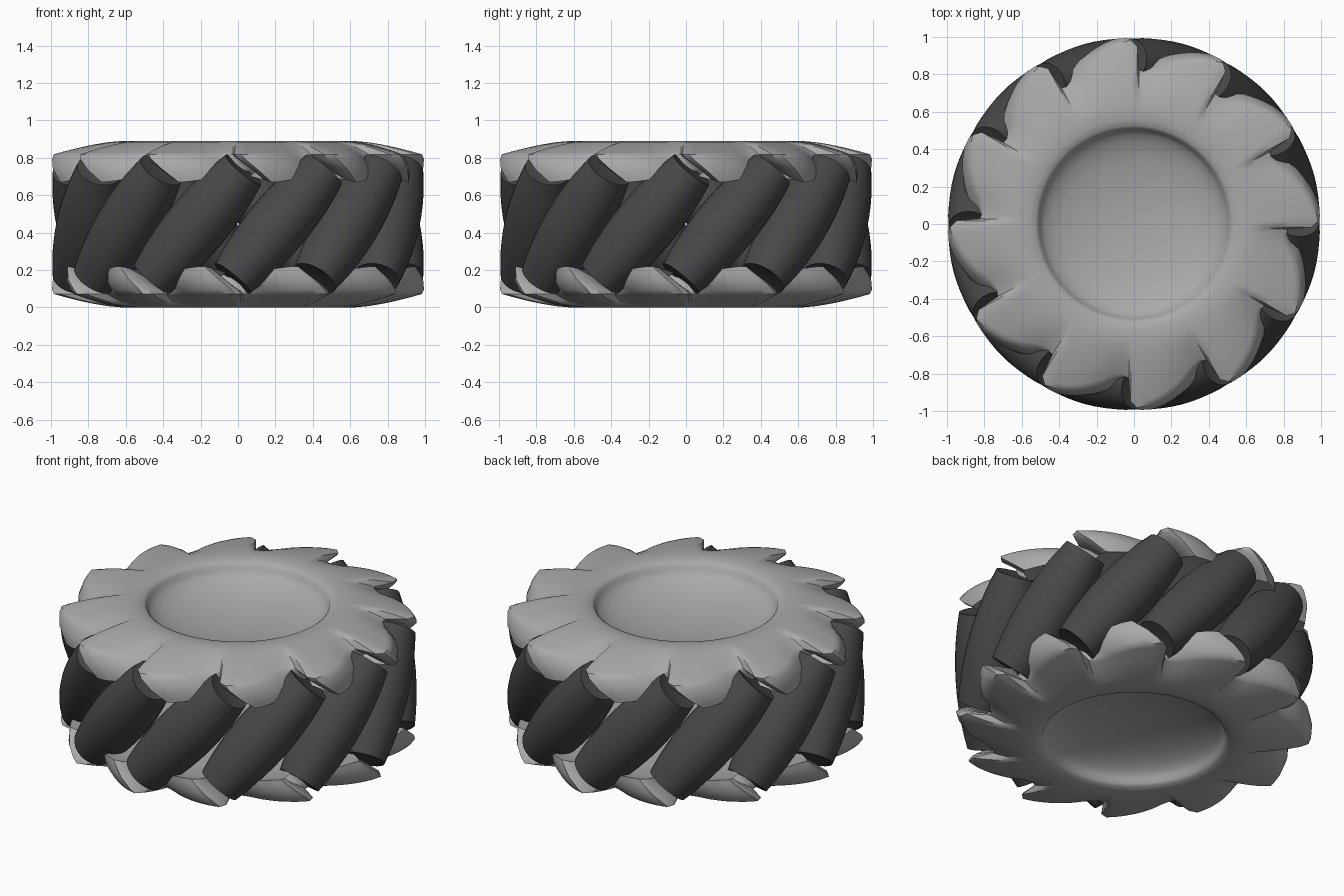
import bpy, bmesh, math
from mathutils import Vector, Matrix

if "Cube" in bpy.data.objects:
    bpy.data.objects.remove(bpy.data.objects["Cube"])

H = 0.89          # wheel width along z
N = 12            # rollers
SUB = 16          # angular samples per tooth


def material(name, v):
    m = bpy.data.materials.new(name)
    m.diffuse_color = (v, v, v, 1)
    m.use_nodes = True
    m.node_tree.nodes["Principled BSDF"].inputs["Base Color"].default_value = m.diffuse_color
    return m


dark = material("dark_rubber", 0.065)
grey = material("grey_plate", 0.4)


def lerp(a, b, t):
    return a + (b - a) * t


def skin(name, rings, c0, c1, mat, angle=40):
    """Skin closed rings of points, with a centre point at each end."""
    bm = bmesh.new()
    vr = [[bm.verts.new(p) for p in ring] for ring in rings]
    n = len(vr[0])
    for a, b in zip(vr, vr[1:]):
        for i in range(n):
            j = (i + 1) % n
            bm.faces.new((a[i], a[j], b[j], b[i]))
    for ring, c in ((vr[0], c0), (vr[-1], c1)):
        v = bm.verts.new(c)
        for i in range(n):
            bm.faces.new((ring[i], ring[(i + 1) % n], v))
    bmesh.ops.recalc_face_normals(bm, faces=bm.faces)
    me = bpy.data.meshes.new(name)
    bm.to_mesh(me)
    bm.free()
    ob = bpy.data.objects.new(name, me)
    bpy.context.collection.objects.link(ob)
    me.materials.append(mat)
    bpy.context.view_layer.objects.active = ob
    ob.select_set(True)
    bpy.ops.object.shade_smooth_by_angle(angle=math.radians(angle))
    ob.select_set(False)
    return ob


# Sawtooth outline: phase 0..1 counter-clockwise from the sharp edge
TOOTH = [(0, 0.83), (0.03, 0.96), (0.1, 0.995), (0.25, 0.975), (0.45, 0.935),
         (0.62, 0.89), (0.78, 0.84), (0.92, 0.82), (1, 0.83)]


def outline(u):
    for (a, ra), (b, rb) in zip(TOOTH, TOOTH[1:]):
        if u <= b:
            return lerp(ra, rb, (u - a) / (b - a))


# Side plate: dished centre, rounded rim, curled teeth capping the rollers
def plate(name):
    us = [0, 0.03, 0.1] + [0.1 + 0.9 * k / (SUB - 2) for k in range(1, SUB - 2)]
    cols = [(math.radians(-2 + 30 * (k + u)), outline(u)) for k in range(N) for u in us]
    bowl = [(0.51 * s, 0.865 - 0.15 * math.sqrt(1 - s * s))
            for s in (0.2, 0.4, 0.6, 0.75, 0.86, 0.94, 0.985, 1)]
    bowl += [(0.525, 0.878), (0.56, 0.887), (0.62, H)]
    rings = [[(r * math.cos(a), r * math.sin(a), z) for a, R in cols] for r, z in bowl]

    def pt(a, r, z, shift=0):
        return (r * math.cos(a + shift), r * math.sin(a + shift), z)

    for f in (0.2, 0.4, 0.6, 0.78, 0.9, 0.97):       # sloping top of the teeth
        rings.append([pt(a, lerp(0.62, R, f), H - 0.075 * f ** 1.5) for a, R in cols])
    for g in (0.12, 0.5, 0.85, 1):                   # tooth faces, slanted with rollers
        ring = []
        for a, R in cols:
            t = max(0, min(1, (R - 0.82) / 0.17))
            r = R - 0.03 * max(0, g - 0.5) * 2
            ring.append(pt(a, r, lerp(0.81, lerp(0.735, 0.67, t), g), 0.17 * g))
        rings.append(ring)
    for f in (0.6, 0.2):                             # underside
        rings.append([pt(a, lerp(0.66, R, f), 0.70, 0.17 * f) for a, R in cols])
    return skin(name, rings, (0, 0, 0.715), (0, 0, 0.70), grey)


upper = plate("upper_side_plate")
lower = plate("lower_side_plate")
lower.data.transform(Matrix.Translation((0, 0, H)) @ Matrix.Rotation(math.pi, 4, 'X'))

# Crowned rollers, tilted around the rim
TILT, HALF = math.radians(41), 0.385
for k in range(N):
    phi = math.radians(15 + 30 * k)
    out = Vector((math.cos(phi), math.sin(phi), 0))
    tan = Vector((-out.y, out.x, 0))
    axis = tan * math.sin(TILT) + Vector((0, 0, math.cos(TILT)))
    side = axis.cross(out)
    c = out * 0.832 + Vector((0, 0, H / 2))
    rings = []
    for i in range(11):
        t = -1 + i / 5
        r = 0.166 - 0.042 * t * t
        rings.append([c + axis * HALF * t + r * (out * math.cos(q) + side * math.sin(q))
                      for q in (2 * math.pi * j / 28 for j in range(28))])
    skin(f"roller_{k + 1}", rings, c - axis * (HALF - 0.02), c + axis * (HALF - 0.02), dark)
